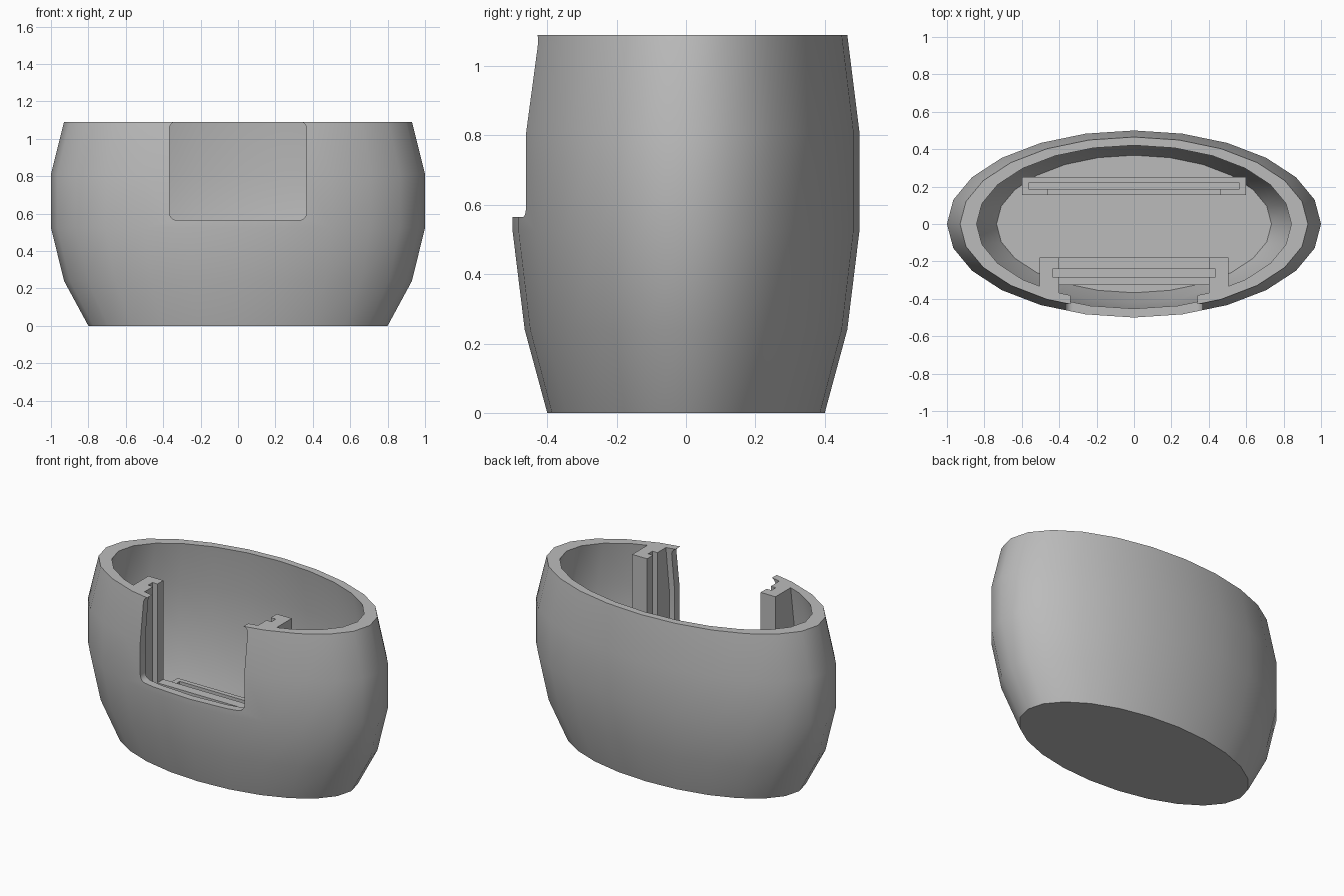
import bpy, bmesh, math

if "Cube" in bpy.data.objects:
    bpy.data.objects.remove(bpy.data.objects["Cube"], do_unlink=True)

SIDES = 24
TOP = 1.09
PROFILE = [(0, 0.8), (0.24, 0.93), (0.525, 1.0), (0.81, 1.0), (TOP, 0.93)]

grey = bpy.data.materials.new("warm_neutral_grey")
grey.use_nodes = True
COLOUR = (0.5, 0.5, 0.5, 1)
grey.diffuse_color = COLOUR
grey.node_tree.nodes["Principled BSDF"].inputs["Base Color"].default_value = COLOUR


def finish(name, bm):
    bmesh.ops.recalc_face_normals(bm, faces=bm.faces)
    mesh = bpy.data.meshes.new(name)
    bm.to_mesh(mesh)
    bm.free()
    mesh.materials.append(grey)
    obj = bpy.data.objects.new(name, mesh)
    bpy.context.collection.objects.link(obj)
    return obj


def oval_solid(name, rings):
    """Closed stack of ovals, twice as wide as deep."""
    bm = bmesh.new()
    loops = []
    for z, r in rings:
        angles = [math.tau * i / SIDES for i in range(SIDES)]
        loops.append([bm.verts.new((r * math.cos(a), r * math.sin(a) / 2, z)) for a in angles])
    for low, high in zip(loops, loops[1:]):
        for i in range(SIDES):
            j = (i + 1) % SIDES
            bm.faces.new((low[i], low[j], high[j], high[i]))
    bm.faces.new(loops[0])
    bm.faces.new(loops[-1])
    return finish(name, bm)


def box(name, x, y, z):
    bm = bmesh.new()
    bmesh.ops.create_cube(bm, size=1)
    for v in bm.verts:
        for axis, (a, b) in enumerate((x, y, z)):
            v.co[axis] = a if v.co[axis] < 0 else b
    return finish(name, bm)


def cut(target, cutter):
    """Subtract the cutter from the target, then discard it."""
    mod = target.modifiers.new("cut", "BOOLEAN")
    mod.operation = "DIFFERENCE"
    mod.solver = "EXACT"
    mod.object = cutter
    bpy.ops.object.select_all(action="DESELECT")
    bpy.context.view_layer.objects.active = target
    target.select_set(True)
    bpy.ops.object.modifier_apply(modifier=mod.name)
    bpy.data.objects.remove(cutter, do_unlink=True)


# Hollow interior, leaving material for the holders
body = oval_solid("housing", PROFILE)
inner = [(0.03, 0.735)] + [(z, r * 0.905) for z, r in PROFILE[1:]]
cavity = oval_solid("cavity", inner + [(TOP + 0.06, inner[-1][1])])
for side in (-1, 1):
    x = sorted((side * 0.4, side * 0.505))
    cut(cavity, box("front_bracket", x, (-0.6, -0.18), (-0.1, 1.3)))
cut(cavity, box("front_lower_bar", (-0.45, 0.45), (-0.325, -0.18), (-0.1, 0.46)))
cut(cavity, box("rear_holder", (-0.6, 0.6), (0.155, 0.25), (-0.1, 0.25)))
cut(body, cavity)

# Rounded front window
bm = bmesh.new()
bmesh.ops.create_cube(bm, size=1)
for v in bm.verts:
    v.co.x *= 0.734
    v.co.y = -0.7 if v.co.y < 0 else -0.35
    v.co.z = 0.565 if v.co.z < 0 else TOP + 0.002
edges = [e for e in bm.edges if abs(e.verts[0].co.y - e.verts[1].co.y) > 0.1]
bmesh.ops.bevel(bm, geom=edges, offset=0.04, segments=5, profile=0.5, affect="EDGES")
cut(body, finish("window", bm))

# Panel slots in the front frame and the rear holder
cut(body, box("front_slot", (-0.435, 0.435), (-0.283, -0.24), (0.42, 1.3)))
cut(body, box("rear_slot", (-0.565, 0.565), (0.187, 0.22), (0.15, 0.5)))
cut(body, box("rear_recess", (-0.46, 0.46), (0.1, 0.19), (0.2, 0.5)))

bpy.context.view_layer.objects.active = body
body.select_set(True)
bpy.ops.object.shade_smooth_by_angle(angle=math.radians(30))
